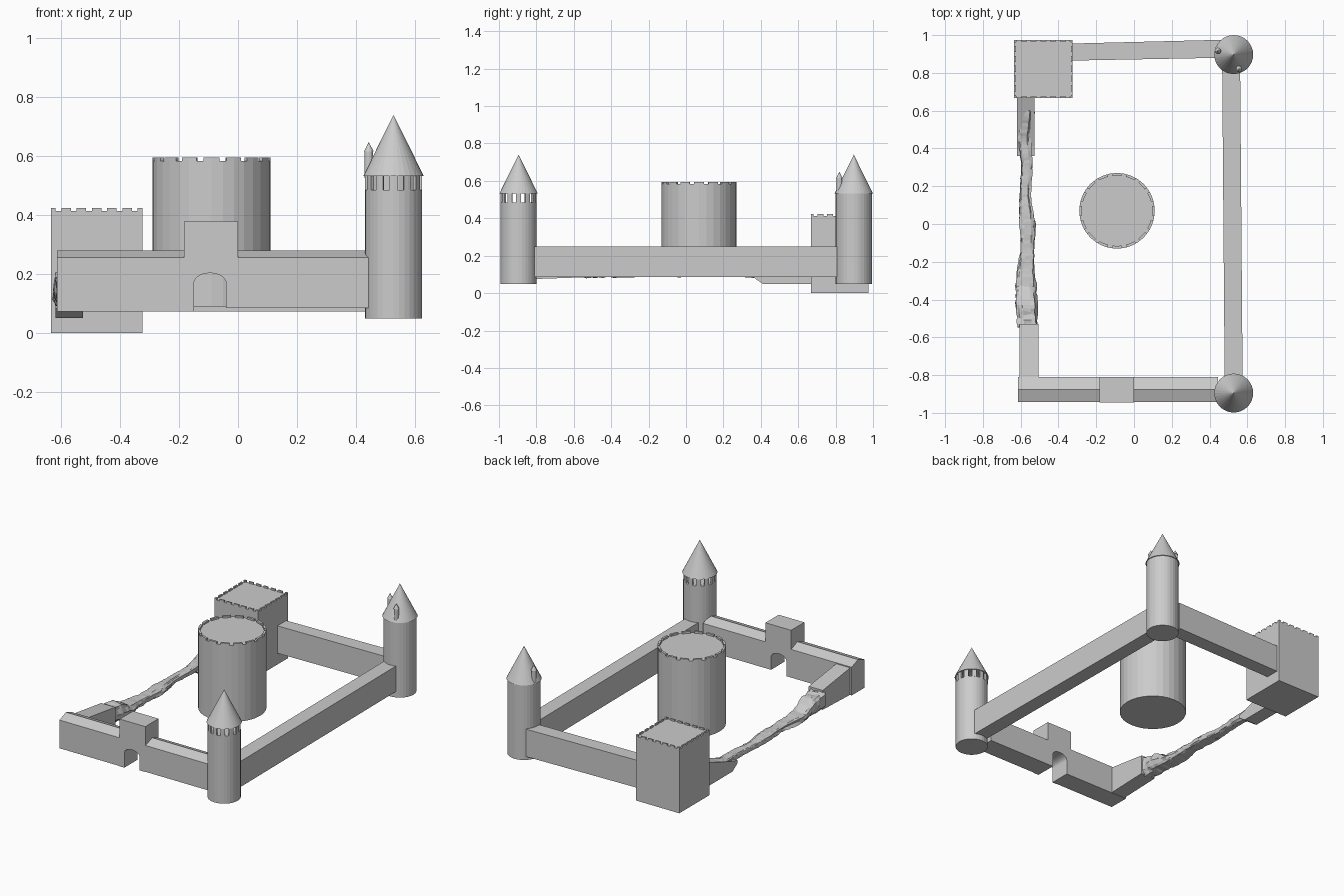
import bpy, bmesh, math, random
from mathutils import Vector

if "Cube" in bpy.data.objects:
    bpy.data.objects.remove(bpy.data.objects["Cube"])

random.seed(4)


def finish(name, bm):
    bmesh.ops.recalc_face_normals(bm, faces=bm.faces)
    me = bpy.data.meshes.new(name)
    bm.to_mesh(me)
    bm.free()
    ob = bpy.data.objects.new(name, me)
    bpy.context.collection.objects.link(ob)
    return ob


def loft(bm, loops):
    """Closed solid through matching loops of points."""
    rings = [[bm.verts.new(p) for p in lp] for lp in loops]
    n = len(rings[0])
    for a, b in zip(rings, rings[1:]):
        for i in range(n):
            j = (i + 1) % n
            bm.faces.new((a[i], a[j], b[j], b[i]))
    bm.faces.new(rings[0])
    bm.faces.new(rings[-1])


def solid(name, *loops):
    bm = bmesh.new()
    loft(bm, loops)
    return finish(name, bm)


def box(bm, x0, x1, y0, y1, z0, z1):
    q = [(x0, y0), (x1, y0), (x1, y1), (x0, y1)]
    loft(bm, [[(x, y, z0) for x, y in q], [(x, y, z1) for x, y in q]])


def drum(bm, cx, cy, r1, r2, z0, z1, sides=32):
    """Cylinder or cone."""
    res = bmesh.ops.create_cone(bm, cap_ends=True, segments=sides, radius1=r1, radius2=r2, depth=z1 - z0)
    bmesh.ops.translate(bm, verts=res['verts'], vec=(cx, cy, (z0 + z1) / 2))


def merlon_ring(bm, cx, cy, r, thick, z0, z1, count, fill):
    """Ring of curved battlement teeth."""
    for k in range(count):
        mid, half = math.tau * k / count, math.pi / count * fill
        arc = [mid - half, mid, mid + half]
        q = [(cx + r * math.cos(a), cy + r * math.sin(a)) for a in arc]
        q += [(cx + (r - thick) * math.cos(a), cy + (r - thick) * math.sin(a)) for a in reversed(arc)]
        loft(bm, [[(x, y, z0) for x, y in q], [(x, y, z1) for x, y in q]])


# round keep in the courtyard
bm = bmesh.new()
drum(bm, -0.09, 0.07, 0.20, 0.20, 0.09, 0.583)
merlon_ring(bm, -0.09, 0.07, 0.20, 0.014, 0.583, 0.595, 16, 0.68)
finish("keep", bm)

# square corner tower with battlements
bm = bmesh.new()
X0, X1, Y0, Y1, T = -0.635, -0.325, 0.667, 0.975, 0.009
box(bm, X0, X1, Y0, Y1, 0, 0.413)
step = (X1 - X0) / 6
for k in range(7):
    a = max(0, k * step - 0.016)
    b = min(X1 - X0, k * step + 0.016)
    for y in (Y0, Y1 - T):
        box(bm, X0 + a, X0 + b, y, y + T, 0.413, 0.424)
    for x in (X0, X1 - T):
        box(bm, x, x + T, Y0 + a, Y0 + min(b, Y1 - Y0), 0.413, 0.424)
finish("square_tower", bm)

# round corner towers with cone roofs
for name, cy, top in (("front_tower", -0.895, 0.485), ("back_tower", 0.897, 0.535)):
    bm = bmesh.new()
    drum(bm, 0.528, cy, 0.097, 0.097, 0.048, top)
    if cy < 0:
        merlon_ring(bm, 0.528, cy, 0.097, 0.012, 0.485, 0.533, 12, 0.55)
    finish(name, bm)
    bm = bmesh.new()
    drum(bm, 0.528, cy, 0.103, 0, 0.532, 0.74)
    finish(name + "_roof", bm)

# small turrets on the back tower roof
bm = bmesh.new()
for x, y in ((0.444, 0.917), (0.556, 0.82)):
    drum(bm, x, y, 0.015, 0.015, 0.525, 0.615, 12)
    drum(bm, x, y, 0.017, 0, 0.615, 0.648, 12)
finish("roof_turrets", bm)


# plain curtain walls, slightly skewed in plan
def wall(name, plan, z0, z1):
    solid(name, [(x, y, z0) for x, y in plan], [(x, y, z1) for x, y in plan])


wall("right_wall", [(0.48, -0.82), (0.575, -0.82), (0.562, 0.82), (0.467, 0.82)], 0.085, 0.25)
wall("back_wall", [(-0.34, 0.865), (0.46, 0.88), (0.46, 0.975), (-0.34, 0.955)], 0.073, 0.25)


# front wall halves with a ridged top
def ridged(name, x0, x1, zb):
    prof = [(-0.942, zb), (-0.942, 0.255), (-0.875, 0.28), (-0.81, 0.255), (-0.81, zb)]
    solid(name, [(x0, y, z) for y, z in prof], [(x1, y, z) for y, z in prof])


ridged("front_wall_left", -0.615, -0.18, 0.073)
ridged("front_wall_right", 0.0, 0.446, 0.085)

# gatehouse with an arched passage
arch = [(-0.095 + 0.055 * math.cos(t), 0.168 + 0.035 * math.sin(t))
        for t in (math.pi * k / 12 for k in range(13))]
gate = [(-0.183, 0.073), (-0.183, 0.378), (0.0, 0.378), (0.0, 0.085), (-0.04, 0.085)]
gate += arch + [(-0.15, 0.073)]
solid("gatehouse", [(x, -0.945, z) for x, z in gate], [(x, -0.81, z) for x, z in gate])


# surviving stubs of the left wall
def stub(name, x0, x1, ends):
    solid(name, *[[(x0, y, a), (x1, y, a), (x1, y, b), (x0, y, b)] for y, a, b in ends])


stub("left_wall_front_stub", -0.605, -0.505, [(-0.82, 0.075, 0.25), (-0.53, 0.085, 0.21)])
stub("left_wall_back_stub", -0.62, -0.527,
     [(0.36, 0.085, 0.105), (0.41, 0.05, 0.115), (0.68, 0.05, 0.21)])

# collapsed rubble stretch: (y, centre x, half width, bottom, top)
keys = [(-0.545, -0.560, 0.054, 0.085, 0.205), (-0.43, -0.568, 0.052, 0.085, 0.19),
        (-0.33, -0.574, 0.052, 0.085, 0.14), (-0.15, -0.562, 0.036, 0.09, 0.13),
        (0.0, -0.562, 0.042, 0.085, 0.13), (0.15, -0.576, 0.030, 0.09, 0.125),
        (0.32, -0.568, 0.030, 0.088, 0.13), (0.45, -0.580, 0.032, 0.085, 0.14),
        (0.60, -0.574, 0.046, 0.085, 0.18)]
loops, rows, sides = [], 70, 14
ridge = [random.uniform(-0.1, 0.1) for _ in range(sides)]
for r in range(rows + 1):
    y = keys[0][0] + (keys[-1][0] - keys[0][0]) * r / rows
    i = max(k for k in range(len(keys) - 1) if keys[k][0] <= y + 1e-6)
    f = (y - keys[i][0]) / (keys[i + 1][0] - keys[i][0])
    cx, hw, zb, zt = [a + (b - a) * f for a, b in zip(keys[i][1:], keys[i + 1][1:])]
    lp = []
    for s in range(sides):
        # streaky lumps drift slowly along the length
        ridge[s] = 0.75 * ridge[s] + random.uniform(-0.1, 0.1)
        t = math.tau * s / sides
        c, d = math.cos(t), math.sin(t)
        k = 1 + ridge[s]
        lp.append(Vector((cx + hw * k * math.copysign(abs(c) ** 0.6, c),
                          y + random.uniform(-0.005, 0.005),
                          (zb + zt) / 2 + (zt - zb) / 2 * k * math.copysign(abs(d) ** 0.6, d))))
    loops.append(lp)
solid("left_wall_rubble", *loops)
